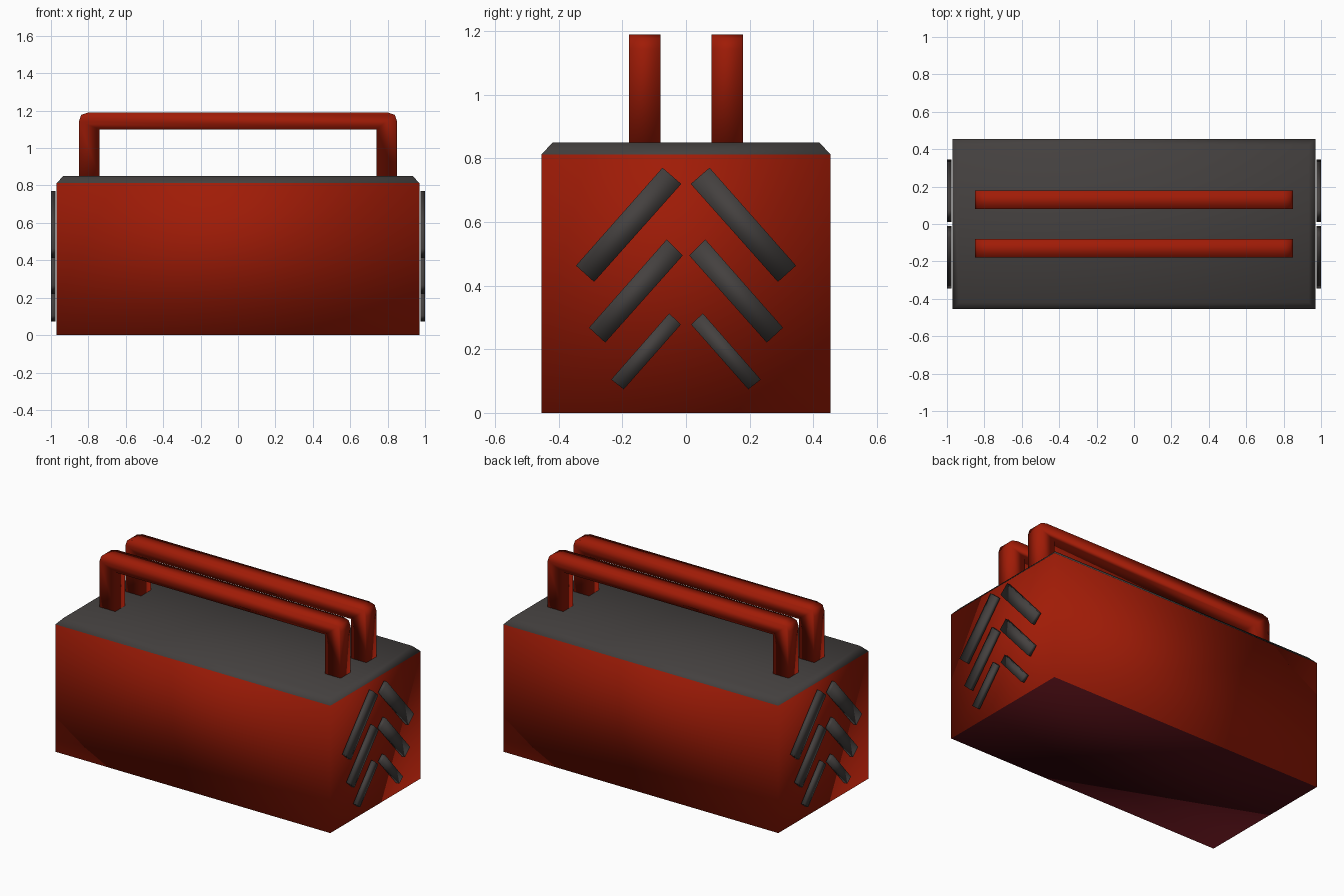
import bpy, bmesh

if "Cube" in bpy.data.objects:
    bpy.data.objects.remove(bpy.data.objects["Cube"])


def material(name, color):
    m = bpy.data.materials.new(name)
    m.diffuse_color = (*color, 1)
    m.use_nodes = True
    m.node_tree.nodes["Principled BSDF"].inputs["Base Color"].default_value = m.diffuse_color
    return m


RED = material("red paint", (0.35, 0.011, 0.002))
GREY = material("dark grey", (0.058, 0.052, 0.050))
MAROON = material("dark maroon", (0.055, 0.003, 0.005))


def finish(bm, name, mats):
    bmesh.ops.recalc_face_normals(bm, faces=bm.faces)
    for f in bm.faces:
        f.smooth = True
    me = bpy.data.meshes.new(name)
    bm.to_mesh(me)
    bm.free()
    for m in mats:
        me.materials.append(m)
    ob = bpy.data.objects.new(name, me)
    bpy.context.collection.objects.link(ob)
    return ob


def prism(name, points, offset, mat):
    """Extrude a closed outline of 3D points by an offset."""
    bm = bmesh.new()
    face = bm.faces.new([bm.verts.new(p) for p in points])
    ext = bmesh.ops.extrude_face_region(bm, geom=[face])
    moved = [v for v in ext["geom"] if isinstance(v, bmesh.types.BMVert)]
    bmesh.ops.translate(bm, verts=moved, vec=offset)
    return finish(bm, name, [mat])


# Box body with a chamfered grey lid and maroon underside
bm = bmesh.new()
rings = []
for hx, hy, z in [(0.97, 0.455, 0), (0.97, 0.455, 0.812), (0.935, 0.42, 0.85)]:
    rings.append([bm.verts.new((sx * hx, sy * hy, z))
                  for sx, sy in [(-1, -1), (1, -1), (1, 1), (-1, 1)]])
bm.faces.new(rings[0])
bm.faces.new(rings[-1])
for a, b in zip(rings, rings[1:]):
    for i in range(4):
        j = (i + 1) % 4
        bm.faces.new((a[i], a[j], b[j], b[i]))
for f in bm.faces:
    z = f.calc_center_median().z
    f.material_index = 1 if z > 0.82 else 2 if z < 0.01 else 0
finish(bm, "box_body", [RED, GREY, MAROON])

# Two handles: arch outline with eased outer corners
half = [(0.74, 1.10), (0.74, 0.845), (0.85, 0.845), (0.85, 1.145),
        (0.838, 1.178), (0.80, 1.19)]
arch = half + [(-x, z) for x, z in reversed(half)]
for side, y in (("front", -0.18), ("back", 0.08)):
    prism(side + "_handle", [(x, y, z) for x, z in arch], (0, 0.10, 0), RED)

# Slanted bars on both ends, mirrored into chevrons
bars = [
    [(0.074, 0.771), (0.346, 0.463), (0.289, 0.412), (0.015, 0.720)],
    [(0.061, 0.545), (0.305, 0.268), (0.254, 0.221), (0.010, 0.495)],
    [(0.053, 0.313), (0.235, 0.105), (0.196, 0.074), (0.016, 0.278)],
]
for end, ex in (("right", 1), ("left", -1)):
    for n, bar in enumerate(bars, 1):
        for side, sy in (("back", 1), ("front", -1)):
            prism(f"{end}_{side}_bar_{n}",
                  [(ex * 0.977, sy * y, z) for y, z in bar],
                  (ex * 0.023, 0, 0), GREY)
